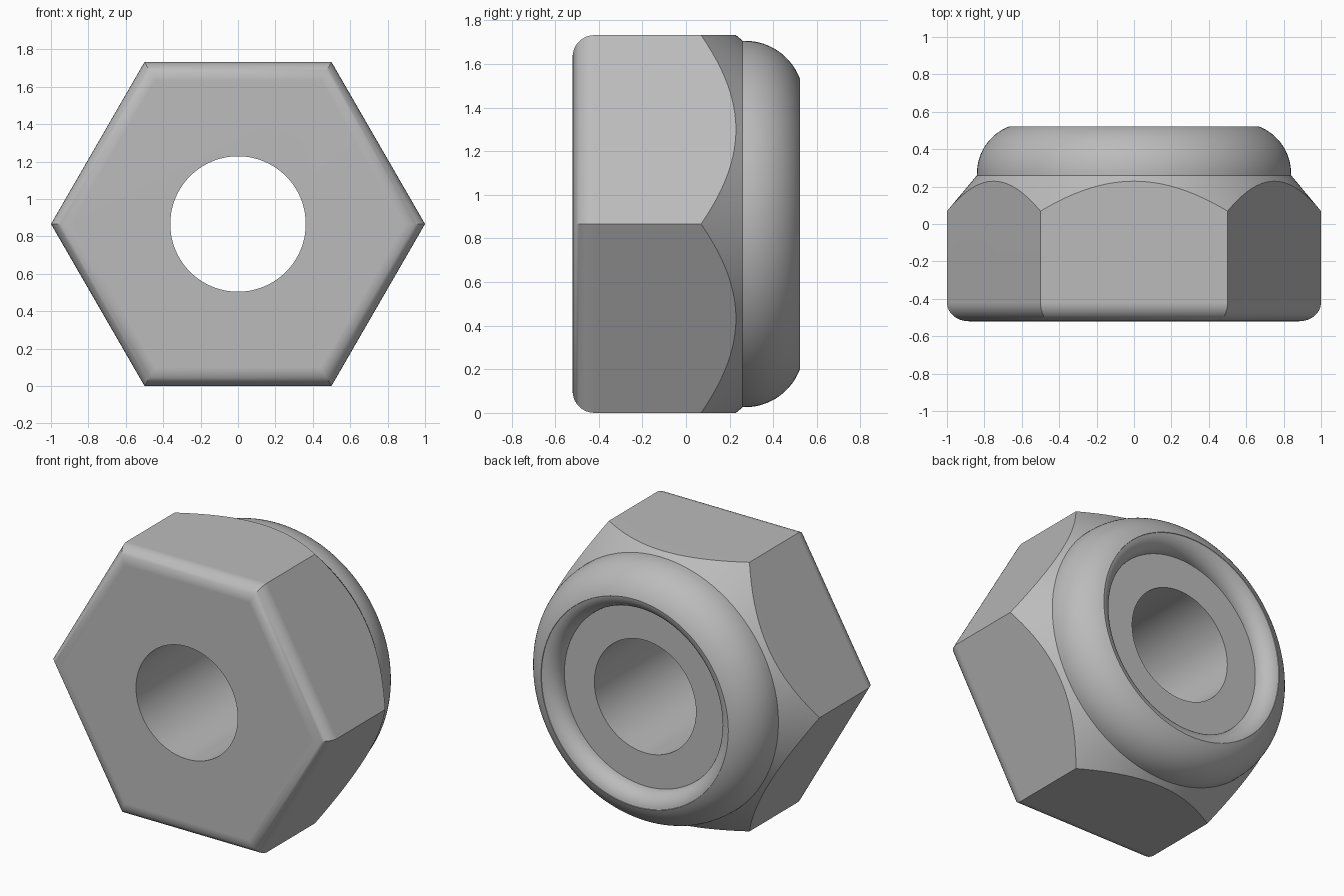
import bpy
import bmesh
from math import sin, cos, pi, radians, sqrt
from mathutils import Matrix

if "Cube" in bpy.data.objects:
    bpy.data.objects.remove(bpy.data.objects["Cube"])

APOTHEM = sqrt(3) / 2      # half the width across flats
BORE = 0.362
FRONT, SHOULDER, RECESS = -0.52, 0.26, 0.415

steel = bpy.data.materials.new("steel grey")
steel.use_nodes = True
grey = (0.5, 0.5, 0.5, 1)
steel.diffuse_color = grey
steel.node_tree.nodes["Principled BSDF"].inputs["Base Color"].default_value = grey


def finish(bm, name):
    bmesh.ops.recalc_face_normals(bm, faces=bm.faces)
    mesh = bpy.data.meshes.new(name)
    bm.to_mesh(mesh)
    bm.free()
    obj = bpy.data.objects.new(name, mesh)
    obj.location.z = APOTHEM
    bpy.context.collection.objects.link(obj)
    mesh.materials.append(steel)
    return obj


def lathe(name, profile, steps=144):
    """Turn a closed (radius, y) profile around the y axis."""
    bm = bmesh.new()
    verts = [bm.verts.new((r, y, 0)) for r, y in profile]
    edges = [bm.edges.new((v, verts[i - 1])) for i, v in enumerate(verts)]
    bmesh.ops.spin(bm, geom=verts + edges, cent=(0, 0, 0), axis=(0, 1, 0),
                   angle=2 * pi, steps=steps)
    bmesh.ops.remove_doubles(bm, verts=bm.verts, dist=1e-4)
    return finish(bm, name)


def arc(r, y, radius, start, end, n):
    angles = [radians(start + (end - start) * i / n) for i in range(n + 1)]
    return [(r + radius * cos(a), y + radius * sin(a)) for a in angles]


def shade(obj):
    bpy.ops.object.select_all(action="DESELECT")
    obj.select_set(True)
    bpy.context.view_layer.objects.active = obj
    bpy.ops.object.shade_smooth_by_angle(angle=radians(30))
    normals = obj.modifiers.new("clean normals", "WEIGHTED_NORMAL")
    normals.keep_sharp = True


# Hexagonal body with a rounded front rim
bm = bmesh.new()
corners = [bm.verts.new((cos(i * pi / 3), FRONT, sin(i * pi / 3))) for i in range(6)]
face = bm.faces.new(corners)
rim = list(face.edges)
back = bmesh.ops.extrude_face_region(bm, geom=[face], use_keep_orig=True)
moved = [g for g in back["geom"] if isinstance(g, bmesh.types.BMVert)]
bmesh.ops.translate(bm, verts=moved, vec=(0, 0.85, 0))
bmesh.ops.bevel(bm, geom=rim, offset=0.1, offset_type="OFFSET", segments=8,
                profile=0.5, affect="EDGES", clamp_overlap=True)
body = finish(bm, "hex_body")

# Turned envelope: cuts the bore and the conical back chamfer
envelope = lathe("chamfer_cutter", [(BORE, -0.7), (BORE, SHOULDER), (0.84, SHOULDER),
                                    (1.2, -0.17), (1.2, -0.7)])
cut = body.modifiers.new("turn", "BOOLEAN")
cut.operation = "INTERSECT"
cut.solver = "EXACT"
cut.object = envelope
bpy.context.view_layer.objects.active = body
bpy.ops.object.modifier_apply(modifier=cut.name)
bpy.data.objects.remove(envelope)
shade(body)

# Rounded back collar with a recessed ring seat
outer = arc(0.57, 0.27, 0.27, 0, 69, 16)
lip = arc(0.68, RECESS, 0.105, 98, 180, 12)
collar = lathe("locking_collar", [(0.84, SHOULDER)] + outer + lip
               + [(BORE, RECESS), (BORE, SHOULDER)])
shade(collar)
